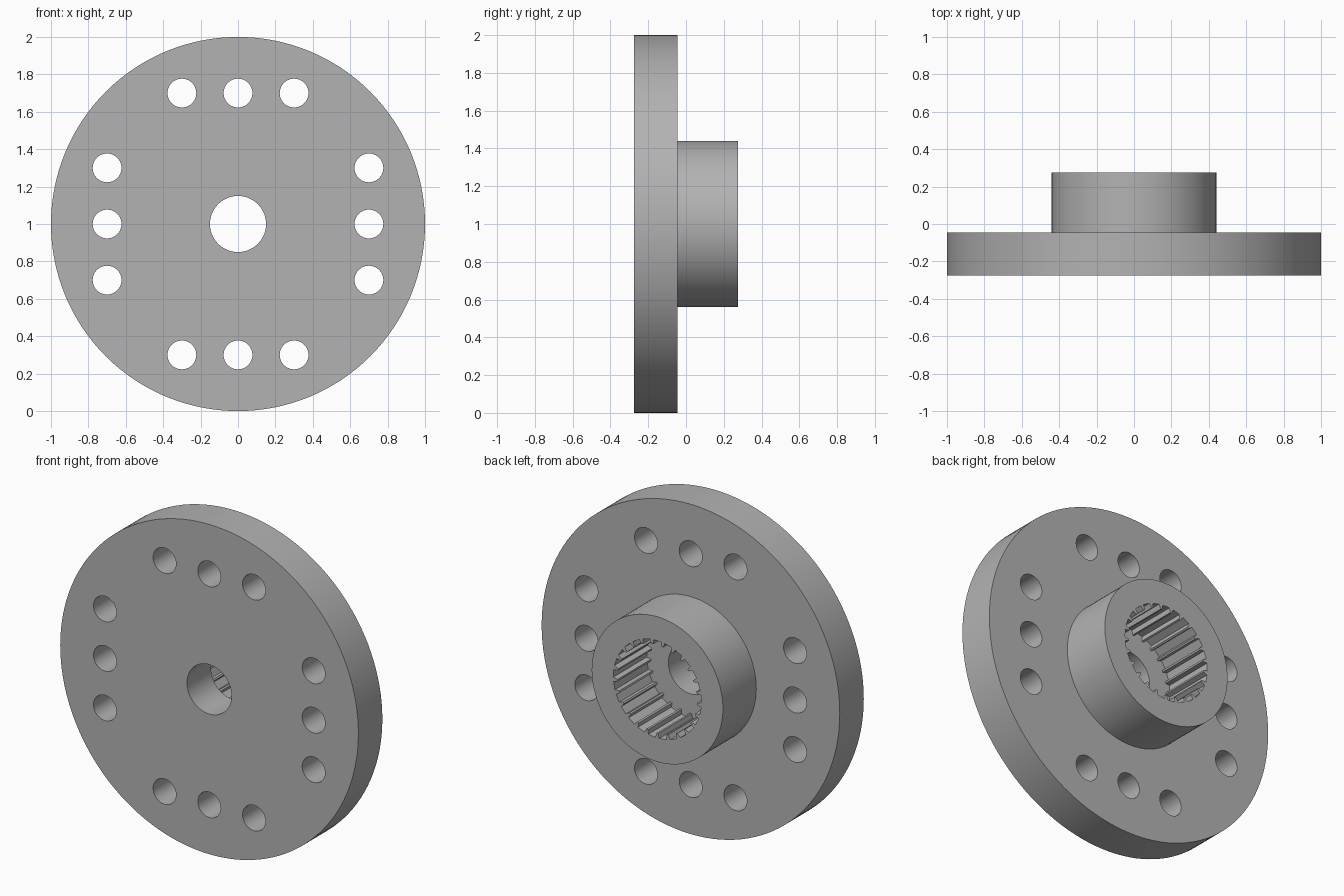
import bpy
import bmesh
import math

cube = bpy.data.objects.get("Cube")
if cube:
    bpy.data.objects.remove(cube, do_unlink=True)

grey = bpy.data.materials.new("machined grey")
grey.use_nodes = True
GREY = (0.45, 0.45, 0.45, 1)
grey.diffuse_color = GREY
grey.node_tree.nodes["Principled BSDF"].inputs["Base Color"].default_value = GREY


def circle(radius, segments, cx=0, cy=0):
    step = math.tau / segments
    return [(cx + radius * math.cos(i * step), cy + radius * math.sin(i * step))
            for i in range(segments)]


def toothed_ring(root, tip, teeth):
    """Trapezoidal internal teeth pointing towards the centre."""
    pitch = math.tau / teeth
    shape = ((-0.32, root), (0.32, root), (0.42, tip), (0.58, tip))
    return [(r * math.sin((i + f) * pitch), r * math.cos((i + f) * pitch))
            for i in range(teeth) for f, r in shape]


def plate(name, outlines, y_front, y_back):
    """Extrude closed outlines along y; inner outlines become holes."""
    curve = bpy.data.curves.new(name, "CURVE")
    curve.dimensions = "2D"
    curve.fill_mode = "BOTH"
    curve.extrude = (y_back - y_front) / 2
    for points in outlines:
        spline = curve.splines.new("POLY")
        spline.points.add(len(points) - 1)
        for point, (x, y) in zip(spline.points, points):
            point.co = (x, y, 0, 1)
        spline.use_cyclic_u = True
    obj = bpy.data.objects.new(name, curve)
    bpy.context.collection.objects.link(obj)
    obj.location = (0, (y_front + y_back) / 2, 1)
    obj.rotation_euler.x = math.pi / 2
    bpy.ops.object.select_all(action="DESELECT")
    obj.select_set(True)
    bpy.context.view_layer.objects.active = obj
    bpy.ops.object.convert(target="MESH")
    obj = bpy.context.object

    # Weld caps to walls and face everything outwards
    bm = bmesh.new()
    bm.from_mesh(obj.data)
    bmesh.ops.remove_doubles(bm, verts=bm.verts, dist=0.0001)
    bmesh.ops.recalc_face_normals(bm, faces=bm.faces)
    bm.to_mesh(obj.data)
    bm.free()
    obj.data.materials.clear()
    obj.data.materials.append(grey)
    bpy.ops.object.shade_smooth_by_angle(angle=math.radians(30))
    return obj


# Disc with a centre bore and a row of three holes on each of four sides
holes = []
for offset in (-0.3, 0, 0.3):
    for side in (-0.7, 0.7):
        holes.append(circle(0.077, 40, offset, side))
        holes.append(circle(0.077, 40, side, offset))
plate("mounting_disc", [circle(1, 128), circle(0.15, 48)] + holes, -0.275, -0.045)

# Hub with a splined socket
plate("splined_hub", [circle(0.44, 96), toothed_ring(0.295, 0.267, 25)], -0.045, 0.275)
